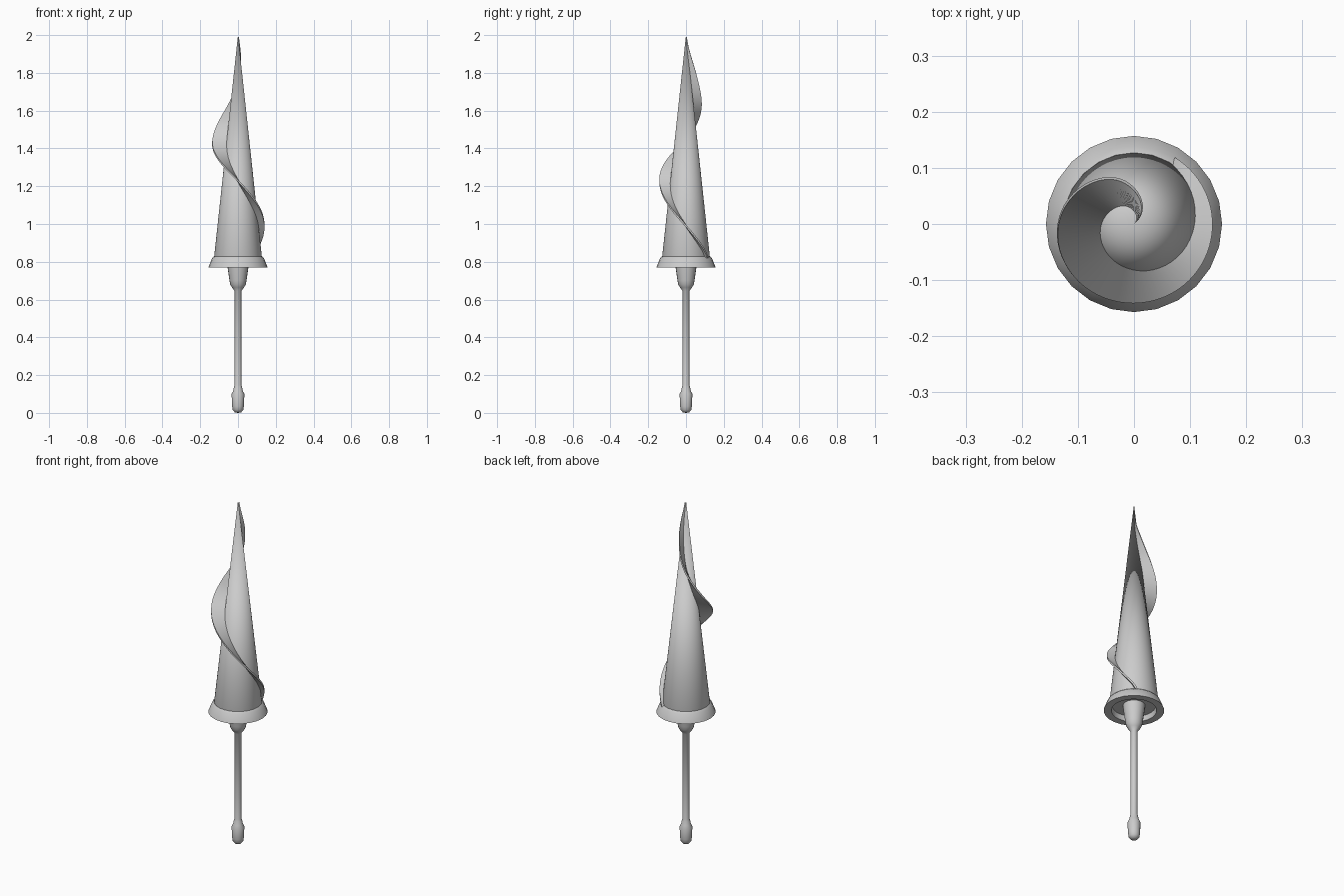
import bpy, bmesh, math

if "Cube" in bpy.data.objects:
    bpy.data.objects.remove(bpy.data.objects["Cube"])


def finish(name, bm, angle=40):
    bmesh.ops.remove_doubles(bm, verts=bm.verts, dist=1e-5)
    bmesh.ops.recalc_face_normals(bm, faces=bm.faces)
    me = bpy.data.meshes.new(name)
    bm.to_mesh(me)
    bm.free()
    ob = bpy.data.objects.new(name, me)
    bpy.context.collection.objects.link(ob)
    bpy.ops.object.select_all(action='DESELECT')
    ob.select_set(True)
    bpy.context.view_layer.objects.active = ob
    bpy.ops.object.shade_smooth_by_angle(angle=math.radians(angle))
    return ob


def lathe(name, profile, sides, closed=False, angle=40):
    """Spin an (r, z) profile around the z axis."""
    bm = bmesh.new()
    vs = [bm.verts.new((r, 0, z)) for r, z in profile]
    pairs = list(zip(vs, vs[1:])) + ([(vs[-1], vs[0])] if closed else [])
    edges = [bm.edges.new(p) for p in pairs]
    bmesh.ops.spin(bm, geom=vs + edges, cent=(0, 0, 0), axis=(0, 0, 1),
                   angle=math.tau, steps=sides, use_merge=True)
    return finish(name, bm, angle)


def interp(table, x):
    for (x0, y0), (x1, y1) in zip(table, table[1:]):
        if x <= x1:
            t = (x - x0) / (x1 - x0)
            return y0 + (y1 - y0) * t
    return table[-1][1]


def cone_radius(z):
    return 0.127 * (2.0 - z) / 1.18


# Pointed cone body
lathe("cone_blade", [(0, 2.0), (0.127, 0.82), (0.122, 0.80), (0, 0.80)], 48)

# Flared guard collar, hollow underneath
lathe("guard_ring", [(0.127, 0.828), (0.138, 0.818), (0.157, 0.77),
                     (0.118, 0.77), (0.112, 0.815)], 24, closed=True)

# Grip with flared socket, thin shaft and rounded pommel
lathe("grip", [(0, 0), (0.017, 0.003), (0.028, 0.016), (0.031, 0.035),
               (0.034, 0.10), (0.026, 0.115), (0.021, 0.14), (0.018, 0.148),
               (0.018, 0.645), (0.032, 0.664), (0.041, 0.68), (0.045, 0.70),
               (0.055, 0.77), (0.058, 0.805), (0, 0.805)], 20)

# Spiral fin: sweep a thin radial section up the cone
angle_at = [(0.82, 60), (0.99, 0), (1.23, -90), (1.44, -178),
            (1.66, -248), (1.80, -277), (1.88, -297), (1.99, -320)]
reach_at = [(0.82, 0.139), (1.0, 0.140), (1.23, 0.141), (1.36, 0.143),
            (1.44, 0.138), (1.54, 0.118), (1.66, 0.088), (1.80, 0.054),
            (1.90, 0.027), (1.99, 0.004)]
bm = bmesh.new()
rows = []
STEPS = 90


def smooth(table, z):
    return sum(interp(table, min(max(z + d, 0.82), 1.99))
               for d in (-0.04, -0.02, 0, 0.02, 0.04)) / 5


for i in range(STEPS + 1):
    z = 0.82 + 1.17 * i / STEPS
    a = math.radians(smooth(angle_at, z))
    inner = cone_radius(z) * 0.9
    outer = max(smooth(reach_at, z), inner + 0.001)
    half = 0.006 * min(1, (2.0 - z) / 0.5)
    row = []
    for r, s in ((inner, -1), (outer, -1), (outer, 1), (inner, 1)):
        h = half * (s * (1.0 if r == outer else 0.7))
        row.append(bm.verts.new((r * math.cos(a) - h * math.sin(a),
                                 r * math.sin(a) + h * math.cos(a), z)))
    rows.append(row)
for a, b in zip(rows, rows[1:]):
    for k in range(4):
        n = (k + 1) % 4
        bm.faces.new((a[k], a[n], b[n], b[k]))
bm.faces.new(rows[0])
bm.faces.new(rows[-1])
finish("spiral_fin", bm)
